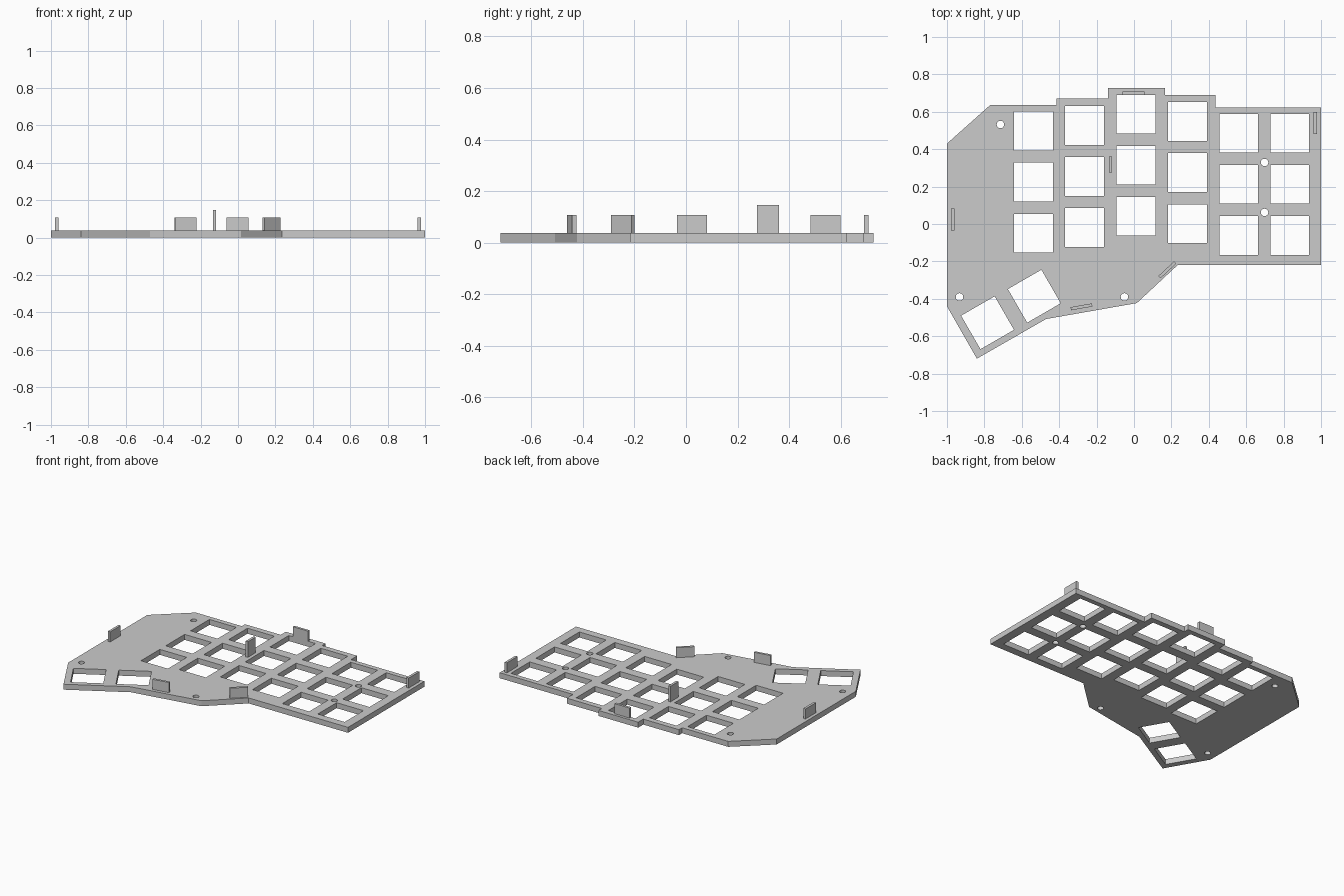
import bpy, bmesh
from math import sin, cos, pi, radians
from mathutils import Matrix, Vector

if "Cube" in bpy.data.objects:
    bpy.data.objects.remove(bpy.data.objects["Cube"], do_unlink=True)

THICK = 0.038   # plate thickness
KEY = 0.207     # side of a switch opening
PITCH = 0.273   # row spacing

grey = bpy.data.materials.new("plain_grey")
grey.use_nodes = True
colour = (0.6, 0.6, 0.6, 1)
grey.diffuse_color = colour
grey.node_tree.nodes["Principled BSDF"].inputs["Base Color"].default_value = colour


def add_object(name, mesh):
    mesh.materials.clear()
    mesh.materials.append(grey)
    obj = bpy.data.objects.new(name, mesh)
    bpy.context.collection.objects.link(obj)
    return obj


def square(x, y, angle=0):
    turn = Matrix.Rotation(radians(angle), 2)
    h = KEY / 2
    return [Vector((x, y)) + turn @ Vector(c)
            for c in ((-h, -h), (h, -h), (h, h), (-h, h))]


def circle(x, y, r=0.02, n=24):
    return [(x + r * cos(2 * pi * i / n), y + r * sin(2 * pi * i / n)) for i in range(n)]


# Plate outline with its stepped back edge and angled thumb corner
loops = [[(-1, 0.43), (-0.77, 0.635), (-0.415, 0.635), (-0.415, 0.67),
          (-0.14, 0.67), (-0.14, 0.726), (0.165, 0.726), (0.165, 0.69),
          (0.435, 0.69), (0.435, 0.622), (1, 0.622), (1, -0.218),
          (0.235, -0.218), (0.015, -0.423), (-0.47, -0.508),
          (-0.84, -0.72), (-1, -0.44)]]

# Switch openings: six staggered columns of three, then two thumb keys
for x, top in ((-0.537, 0.497), (-0.265, 0.527), (0.011, 0.587),
               (0.286, 0.548), (0.56, 0.485), (0.833, 0.485)):
    loops += [square(x, top - row * PITCH) for row in range(3)]
loops += [square(-0.533, -0.386, 30), square(-0.783, -0.528, 30)]

# Screw holes
for x, y in ((-0.714, 0.532), (0.698, 0.329), (0.698, 0.062),
             (-0.933, -0.39), (-0.051, -0.39)):
    loops.append(circle(x, y))

# Fill the outline around the openings and give it thickness
curve = bpy.data.curves.new("plate_profile", "CURVE")
curve.dimensions = "2D"
curve.fill_mode = "BOTH"
curve.extrude = THICK / 2
for loop in loops:
    spline = curve.splines.new("POLY")
    spline.points.add(len(loop) - 1)
    for point, (x, y) in zip(spline.points, loop):
        point.co = (x, y, 0, 1)
    spline.use_cyclic_u = True
    spline.use_smooth = False
profile = bpy.data.objects.new("plate_profile", curve)
bpy.context.collection.objects.link(profile)
bpy.context.view_layer.update()
evaluated = profile.evaluated_get(bpy.context.evaluated_depsgraph_get())
mesh = bpy.data.meshes.new_from_object(evaluated)
bpy.data.objects.remove(profile, do_unlink=True)

bm = bmesh.new()
bm.from_mesh(mesh)
bmesh.ops.translate(bm, vec=(0, 0, THICK / 2), verts=bm.verts)
bmesh.ops.remove_doubles(bm, verts=bm.verts, dist=0.0001)
bmesh.ops.recalc_face_normals(bm, faces=bm.faces)
for face in bm.faces:
    face.smooth = False
    face.material_index = 0
bm.to_mesh(mesh)
bm.free()
add_object("switch_plate", mesh)


# Upright tabs standing on the plate
def tab(name, x, y, angle, length=0.116, top=0.108):
    base = THICK / 2
    bm = bmesh.new()
    bmesh.ops.create_cube(bm, size=1)
    bmesh.ops.scale(bm, vec=(length, 0.017, top - base), verts=bm.verts)
    bm.transform(Matrix.Translation((x, y, (top + base) / 2))
                 @ Matrix.Rotation(radians(angle), 4, "Z"))
    mesh = bpy.data.meshes.new(name)
    bm.to_mesh(mesh)
    bm.free()
    add_object(name, mesh)


tab("side_tab_right", -0.969, 0.024, 90)
tab("side_tab_left", 0.969, 0.54, 90)
tab("back_tab", -0.003, 0.699, 0)
tab("front_tab", -0.281, -0.443, 10)
tab("diagonal_tab", 0.178, -0.245, 43)
tab("middle_tab", -0.125, 0.318, 90, length=0.086, top=0.147)
